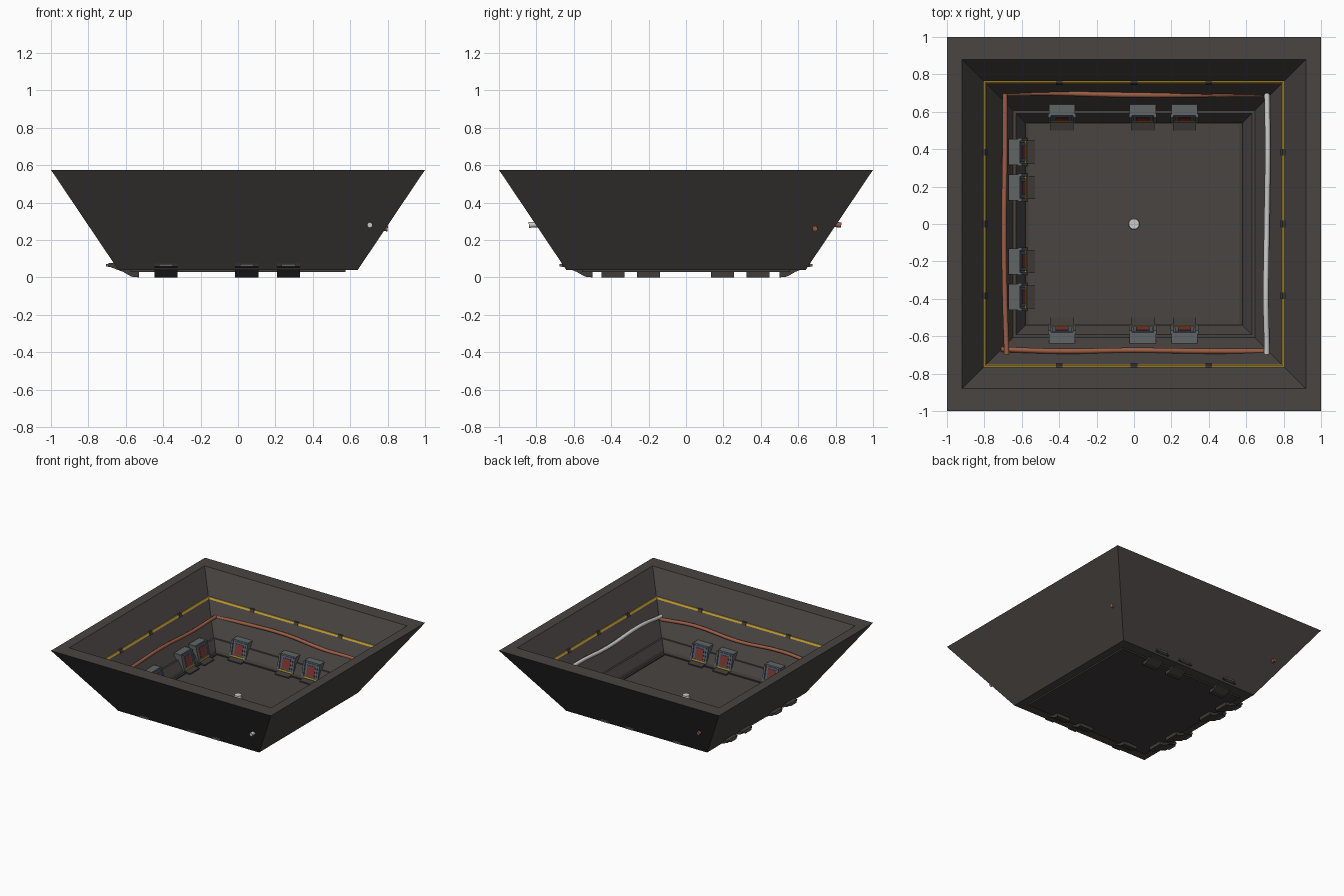
import bpy, bmesh, math
from mathutils import Vector

if "Cube" in bpy.data.objects:
    bpy.data.objects.remove(bpy.data.objects["Cube"])


def mat(name, rgb):
    m = bpy.data.materials.new(name)
    m.diffuse_color = (*rgb, 1)
    m.use_nodes = True
    m.node_tree.nodes["Principled BSDF"].inputs["Base Color"].default_value = m.diffuse_color
    return m


DARK = mat("dark_plaster", (0.065, 0.058, 0.054))
TRIM = mat("trim_dark", (0.05, 0.045, 0.042))
STEEL = mat("steel", (0.12, 0.13, 0.13))
YELLOW = mat("yellow", (0.5, 0.32, 0.03))
RUST = mat("rust", (0.33, 0.11, 0.06))
WHITE = mat("white", (0.65, 0.65, 0.63))
RED = mat("red", (0.22, 0.04, 0.03))
BLUE = mat("blue", (0.08, 0.13, 0.22))


def finish(bm, name, m):
    bmesh.ops.recalc_face_normals(bm, faces=bm.faces[:])
    me = bpy.data.meshes.new(name)
    bm.to_mesh(me)
    bm.free()
    me.materials.append(m)
    ob = bpy.data.objects.new(name, me)
    bpy.context.collection.objects.link(ob)
    return ob


def rings(name, levels, m, loop=False):
    """Stack of rectangles (half x, half y, z); capped, or closed into a frame."""
    bm = bmesh.new()
    vs = [[bm.verts.new((sx * a, sy * b, z))
           for sx, sy in ((-1, -1), (1, -1), (1, 1), (-1, 1))] for a, b, z in levels]
    pairs = list(zip(vs, vs[1:]))
    if loop:
        pairs.append((vs[-1], vs[0]))
    else:
        bm.faces.new(vs[0])
        bm.faces.new(vs[-1])
    for p, q in pairs:
        for i in range(4):
            j = (i + 1) % 4
            bm.faces.new((p[i], p[j], q[j], q[i]))
    return finish(bm, name, m)


def place(side, u, d, z):
    """Wall coordinates (along, outward, up) to world; x walls sit 0.03 further out."""
    return {"back": (u, d, z), "front": (u, -d, z),
            "left": (-d - 0.03, u, z), "right": (d + 0.03, u, z)}[side]


def prism(name, side, u, w, profile, m):
    bm = bmesh.new()
    a = [bm.verts.new(place(side, u - w, d, z)) for d, z in profile]
    b = [bm.verts.new(place(side, u + w, d, z)) for d, z in profile]
    bm.faces.new(a)
    bm.faces.new(b)
    for i in range(len(a)):
        j = (i + 1) % len(a)
        bm.faces.new((a[i], a[j], b[j], b[i]))
    return finish(bm, name, m)


def pipe(name, pts, r, m):
    cu = bpy.data.curves.new(name, "CURVE")
    cu.dimensions = "3D"
    cu.bevel_depth = r
    cu.bevel_resolution = 2
    cu.use_fill_caps = True
    cu.resolution_u = 4
    sp = cu.splines.new("BEZIER")
    sp.bezier_points.add(len(pts) - 1)
    for bp, p in zip(sp.bezier_points, pts):
        bp.co = p
        bp.handle_left_type = bp.handle_right_type = "AUTO"
    cu.materials.append(m)
    ob = bpy.data.objects.new(name, cu)
    bpy.context.collection.objects.link(ob)


def wall(z, off=0.0):
    """Inner wall half sizes at height z, moved inward by off."""
    k = 0.668 * (0.575 - z) + off
    return 0.92 - k, 0.88 - k, z


# sloped tub shell
rings("room_shell", [(0.64, 0.64, 0.04), (1, 1, 0.575), wall(0.575), wall(0.07)], DARK)
# floor underside panel
rings("floor_panel", [(0.575, 0.555, 0.028), (0.575, 0.555, 0.06)], TRIM)
# skirting and floor edging
rings("skirting", [wall(0.165, -0.01), wall(0.165, 0.015), wall(0.10, 0.015), wall(0.07, 0.005),
                   wall(0.07, -0.02)], DARK, True)
rings("floor_edging", [(0.58, 0.55, 0.065), (0.58, 0.55, 0.078), (0.565, 0.535, 0.078),
                       (0.565, 0.535, 0.065)], TRIM, True)
# yellow line round the walls
rings("wall_line", [wall(0.402, -0.005), wall(0.402, 0.007), wall(0.388, 0.007),
                    wall(0.388, -0.005)], YELLOW, True)
# clips holding the line
clip = [(0.785, 0.407), (0.755, 0.407), (0.742, 0.383), (0.765, 0.383)]
clip_x = [(d + 0.01, z) for d, z in clip]
for u in (-0.4, 0, 0.4):
    for s in ("front", "back"):
        prism("line_clip", s, u, 0.018, clip, TRIM)
    for s in ("left", "right"):
        prism("line_clip", s, u * 0.96, 0.018, clip_x, TRIM)

# wavy pipes
pipe("pipe_back", [(-0.70, 0.70, 0.285), (-0.45, 0.70, 0.30), (-0.05, 0.69, 0.315),
                   (0.3, 0.69, 0.285), (0.6, 0.695, 0.28), (0.80, 0.69, 0.26)], 0.014, RUST)
pipe("pipe_front", [(-0.71, -0.67, 0.28), (-0.4, -0.68, 0.30), (0, -0.675, 0.28),
                    (0.4, -0.68, 0.30), (0.71, -0.68, 0.27)], 0.014, RUST)
pipe("pipe_left", [(-0.68, -0.71, 0.29), (-0.69, -0.4, 0.29), (-0.695, 0, 0.30),
                   (-0.69, 0.4, 0.285), (-0.69, 0.7, 0.29), (-0.69, 0.83, 0.28)], 0.014, RUST)
pipe("pipe_white", [(0.705, -0.84, 0.28), (0.71, -0.68, 0.29), (0.705, -0.42, 0.32),
                    (0.71, 0, 0.30), (0.715, 0.41, 0.315), (0.71, 0.75, 0.285)], 0.015, WHITE)

# cabinets: body, foot, front panels
body = [(0.64, 0.215), (0.58, 0.215), (0.545, 0.06), (0.62, 0.06)]
foot = [(0.665, 0.075), (0.66, 0.058), (0.585, 0.03), (0.54, 0.004), (0.50, 0.0),
        (0.50, 0.078), (0.545, 0.088)]


def strip(z0, z1, t):
    """Thin plate lying on the sloped cabinet front."""
    f = lambda z: 0.545 + (z - 0.06) * 0.226
    return [(f(z0) + 0.01, z0), (f(z1) + 0.01, z1), (f(z1) - t, z1), (f(z0) - t, z0)]


def cabinet(side, u):
    prism("cabinet_body", side, u, 0.07, body, STEEL)
    prism("cabinet_foot", side, u, 0.062, foot, TRIM)
    prism("cabinet_frame", side, u, 0.052, strip(0.095, 0.205, 0.004), BLUE)
    prism("cabinet_panel", side, u, 0.036, strip(0.11, 0.19, 0.007), RED)
    prism("cabinet_stripe", side, u, 0.066, strip(0.09, 0.102, 0.009), YELLOW)
    for s in (-1, 1):
        prism("cabinet_side_rail", side, u + s * 0.066, 0.008, strip(0.085, 0.212, 0.01), STEEL)
    # peg showing through the outer wall
    prism("cabinet_peg", side, u, 0.037, [(0.675, 0.072), (0.675, 0.058), (0.6, 0.05),
                                         (0.6, 0.07)], STEEL)


for u in (-0.385, 0.047, 0.27):
    cabinet("back", u)
    cabinet("front", u)
for u in (-0.39, -0.2, 0.195, 0.385):
    cabinet("left", u)

# small round fitting in the floor centre
bm = bmesh.new()
bmesh.ops.create_cone(bm, cap_ends=True, segments=16, radius1=0.03, radius2=0.028, depth=0.03)
bmesh.ops.translate(bm, verts=bm.verts[:], vec=Vector((0, 0, 0.084)))
finish(bm, "floor_fitting", WHITE)
